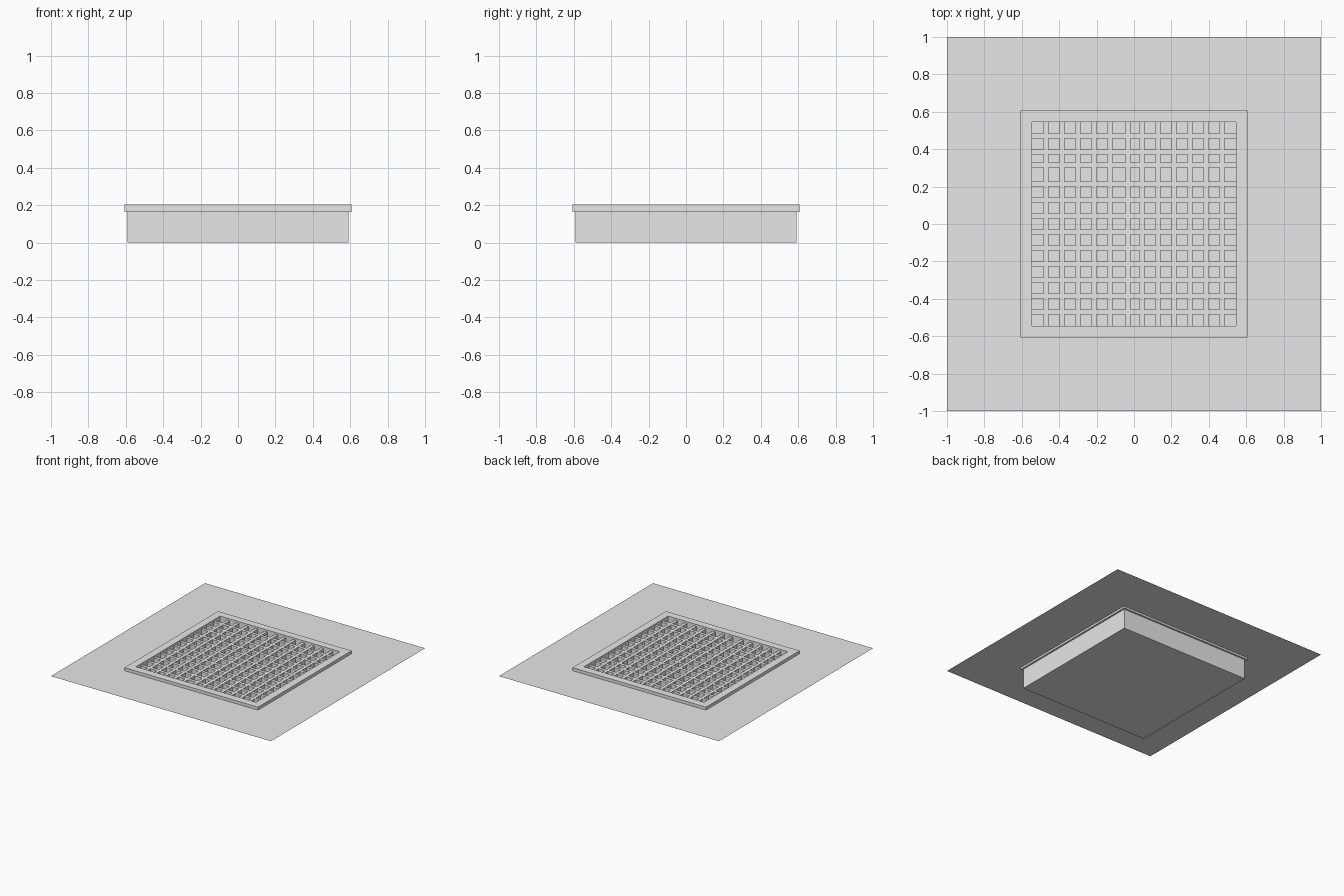
import bpy
import bmesh

cube = bpy.data.objects.get("Cube")
if cube:
    bpy.data.objects.remove(cube, do_unlink=True)

GREY = (0.8, 0.8, 0.8, 1.0)
mat = bpy.data.materials.new("light_grey")
mat.use_nodes = True
mat.diffuse_color = GREY
mat.node_tree.nodes["Principled BSDF"].inputs["Base Color"].default_value = GREY


def finish(name, bm):
    mesh = bpy.data.meshes.new(name)
    bmesh.ops.recalc_face_normals(bm, faces=bm.faces)
    bm.to_mesh(mesh)
    bm.free()
    mesh.materials.append(mat)
    obj = bpy.data.objects.new(name, mesh)
    bpy.context.collection.objects.link(obj)
    return obj


def square_ring(bm, outer, inner, z):
    """Flat square band with a square opening."""
    signs = ((-1, -1), (1, -1), (1, 1), (-1, 1))
    out = [bm.verts.new((x * outer, y * outer, z)) for x, y in signs]
    inn = [bm.verts.new((x * inner, y * inner, z)) for x, y in signs]
    return [bm.faces.new((out[i], out[(i + 1) % 4], inn[(i + 1) % 4], inn[i]))
            for i in range(4)]


def frame(name, outer, inner, low, high):
    """Square ring raised to a solid frame."""
    bm = bmesh.new()
    faces = square_ring(bm, outer, inner, low)
    top = bmesh.ops.extrude_face_region(bm, geom=faces, use_keep_orig=True)
    verts = [v for v in top["geom"] if isinstance(v, bmesh.types.BMVert)]
    bmesh.ops.translate(bm, verts=verts, vec=(0, 0, high - low))
    return finish(name, bm)


def block(name, low, high):
    """Axis-aligned block between two corners."""
    bm = bmesh.new()
    bmesh.ops.create_cube(bm, size=1)
    for v in bm.verts:
        v.co = [h if c > 0 else l for c, l, h in zip(v.co, low, high)]
    return finish(name, bm)


WALL, OPENING, LID = 0.592, 0.545, 0.607
LID_LOW, LID_TOP, GROUND = 0.164, 0.205, 0.18

# Surrounding ground sheet, open over the pit
sheet = bmesh.new()
square_ring(sheet, 1.0, WALL, GROUND)
finish("ground_sheet", sheet)

# Pit body and cover frame
frame("pit_walls", WALL, OPENING, 0, LID_LOW)
block("pit_floor", (-OPENING, -OPENING, 0), (OPENING, OPENING, 0.01))
frame("cover_frame", LID, OPENING, LID_LOW, LID_TOP)

# Crossed grate bars, a few knocked slightly off their even spacing
HOLES, HOLE, BAR = 13, 0.06, 0.0255
PITCH = HOLE + BAR
BAR_LOW, BAR_TOP = 0.15, 0.19
SHIFT_X = {6: 0.011}
SHIFT_Y = {10: 0.016}
for i in range(1, HOLES):
    even = (i - HOLES / 2) * PITCH
    x = even + SHIFT_X.get(i, 0)
    y = even + SHIFT_Y.get(i, 0)
    block(f"grate_long_bar_{i}", (x - BAR / 2, -OPENING, BAR_LOW),
          (x + BAR / 2, OPENING, BAR_TOP))
    block(f"grate_cross_bar_{i}", (-OPENING, y - BAR / 2, BAR_LOW),
          (OPENING, y + BAR / 2, BAR_TOP - 0.001))
